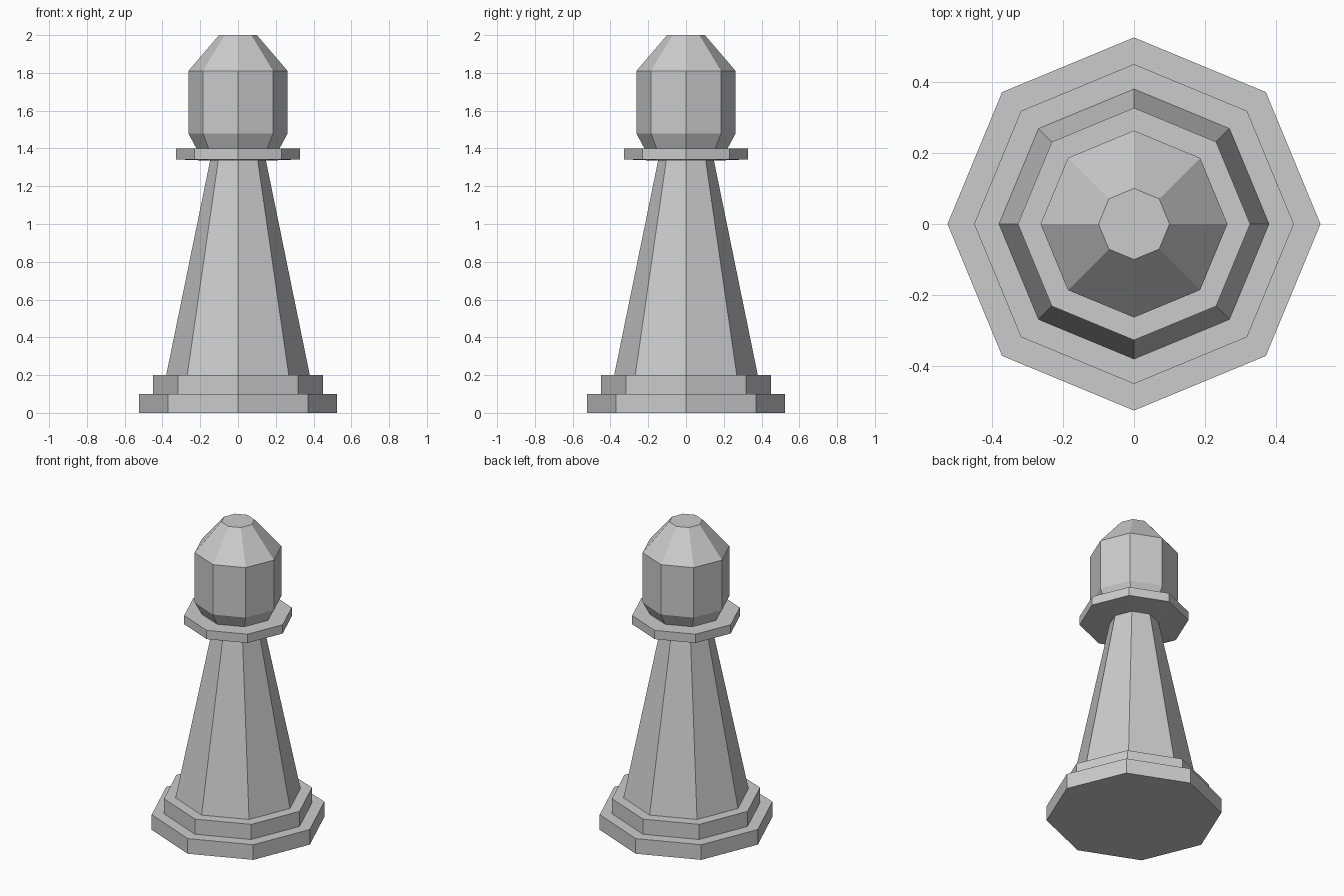
import bpy
import bmesh
from math import cos, sin, pi

if "Cube" in bpy.data.objects:
    bpy.data.objects.remove(bpy.data.objects["Cube"])

SIDES = 8


def lathe(name, profile):
    """Revolve (radius, z) points into a faceted part; radius 0 closes an end."""
    bm = bmesh.new()
    rings = []
    for r, z in profile:
        rings.append([bm.verts.new((r * cos(2 * pi * i / SIDES),
                                    r * sin(2 * pi * i / SIDES), z))
                      for i in range(SIDES)] if r else None)
    for a, b in zip(rings, rings[1:]):
        if a is None:
            bm.faces.new(b[::-1])
        elif b is None:
            bm.faces.new(a)
        else:
            for i in range(SIDES):
                j = (i + 1) % SIDES
                bm.faces.new((a[i], a[j], b[j], b[i]))
    mesh = bpy.data.meshes.new(name)
    bm.to_mesh(mesh)
    bm.free()
    obj = bpy.data.objects.new(name, mesh)
    bpy.context.collection.objects.link(obj)
    return obj


# Two-step base, with the top ledge meeting the shaft
lathe("stepped_base", [(0, 0), (0.525, 0), (0.525, 0.1), (0.45, 0.1),
                       (0.45, 0.2), (0.38, 0.2)])
# Tapered shaft
lathe("shaft", [(0.38, 0.2), (0.148, 1.335)])
# Flat collar, joined to the shaft below and the head above
lathe("collar", [(0.148, 1.335), (0.327, 1.342), (0.327, 1.4), (0.22, 1.4)])
# Faceted head with a flat top
lathe("head", [(0.22, 1.4), (0.263, 1.48), (0.263, 1.81), (0.1, 2.0), (0, 2.0)])
